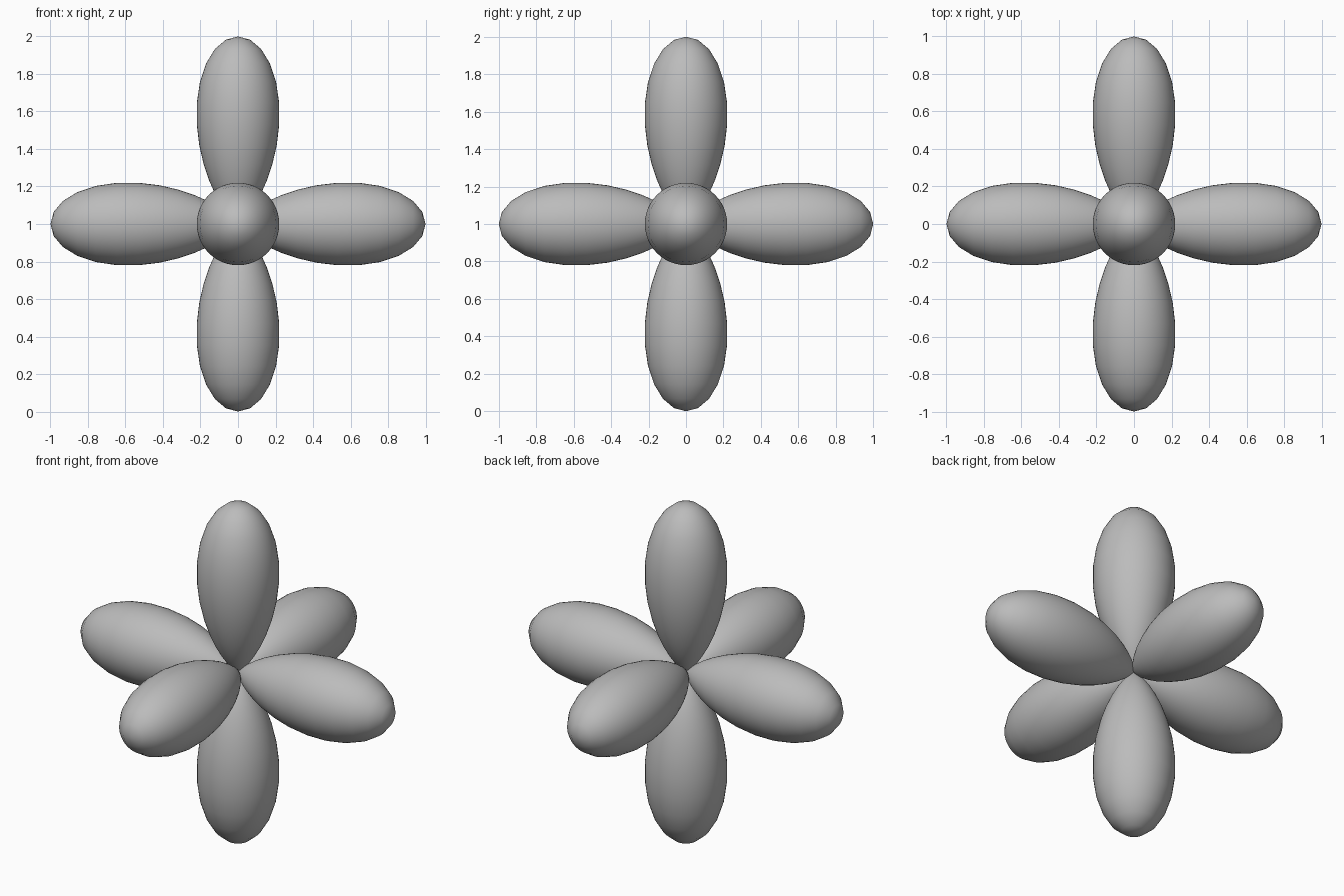
import bpy, bmesh, math
from mathutils import Vector

cube = bpy.data.objects.get("Cube")
if cube:
    bpy.data.objects.remove(cube, do_unlink=True)

GREY = (0.5, 0.5, 0.5, 1.0)
mat = bpy.data.materials.new("mid_grey")
mat.use_nodes = True
mat.diffuse_color = GREY
mat.node_tree.nodes["Principled BSDF"].inputs["Base Color"].default_value = GREY

CENTRE = Vector((0, 0, 1))
POWER = 7        # how slender each lobe is
STEPS = 24       # rings from tip to centre
SIDES = 48


def lobe_mesh():
    """Teardrop of revolution along +z: radius falls off as cos(angle)^POWER."""
    bm = bmesh.new()
    profile = []
    for i in range(STEPS - 2):
        a = math.pi / 2 * i / STEPS
        r = math.cos(a) ** POWER
        profile.append(bm.verts.new((r * math.sin(a), 0, r * math.cos(a))))
    profile.append(bm.verts.new((0, 0, 0)))
    edges = [bm.edges.new(pair) for pair in zip(profile, profile[1:])]
    bmesh.ops.spin(bm, geom=profile + edges, cent=(0, 0, 0), axis=(0, 0, 1),
                   angle=math.tau, steps=SIDES, use_merge=True)
    bmesh.ops.remove_doubles(bm, verts=bm.verts[:], dist=1e-6)
    bmesh.ops.recalc_face_normals(bm, faces=bm.faces[:])
    mesh = bpy.data.meshes.new("lobe")
    bm.to_mesh(mesh)
    bm.free()
    mesh.materials.append(mat)
    return mesh


# Six lobes, one along each axis direction
directions = {
    "top_lobe": (0, 0, 1), "bottom_lobe": (0, 0, -1),
    "left_lobe": (1, 0, 0), "right_lobe": (-1, 0, 0),
    "front_lobe": (0, -1, 0), "back_lobe": (0, 1, 0),
}
bpy.ops.object.select_all(action="DESELECT")
for name, d in directions.items():
    obj = bpy.data.objects.new(name, lobe_mesh())
    bpy.context.collection.objects.link(obj)
    turn = Vector((0, 0, 1)).rotation_difference(Vector(d)).to_matrix().to_4x4()
    obj.data.transform(turn)
    obj.location = CENTRE
    obj.select_set(True)
    bpy.context.view_layer.objects.active = obj
bpy.ops.object.shade_smooth_by_angle(angle=math.radians(30))
